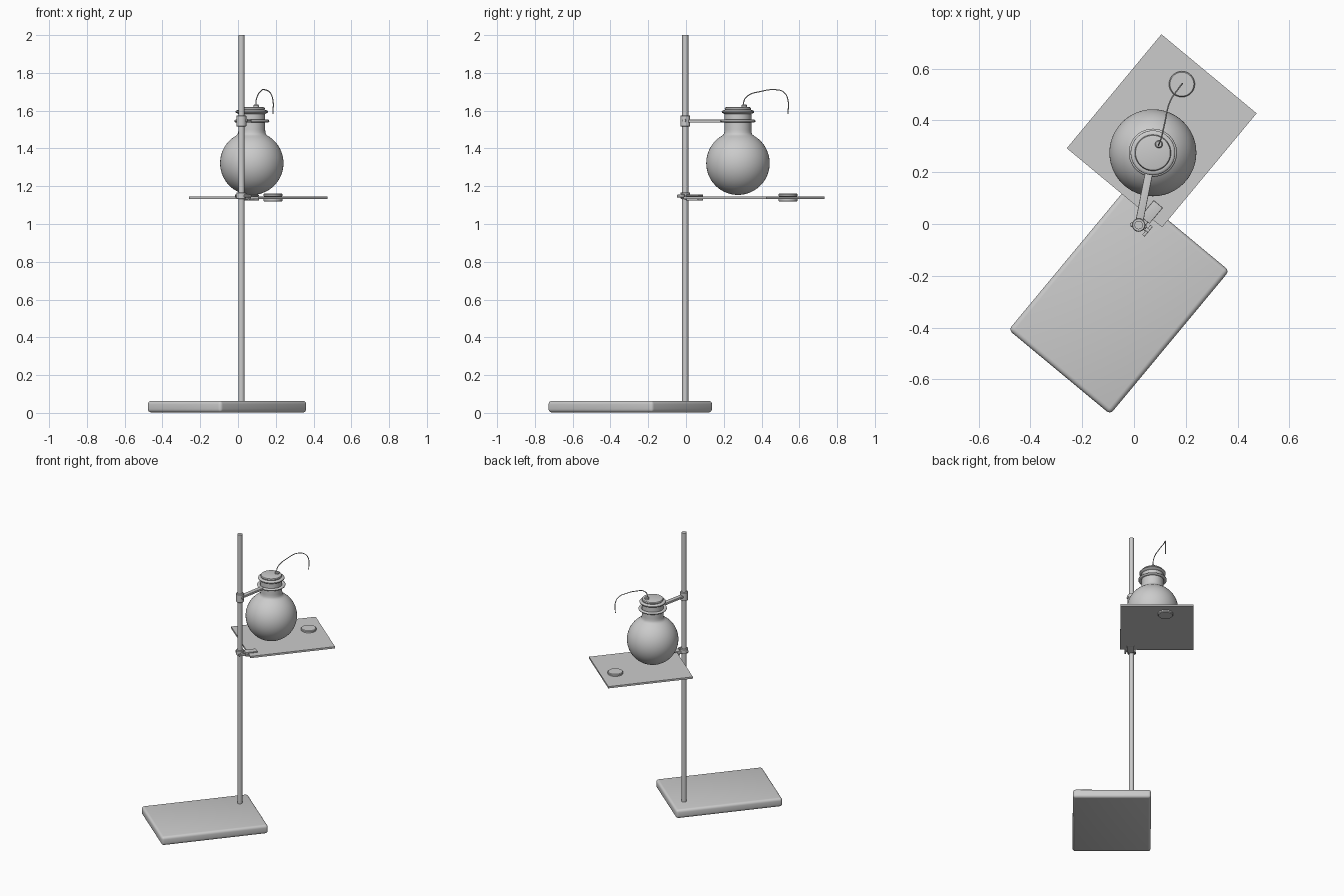
import bpy, bmesh, math
from mathutils import Vector

if "Cube" in bpy.data.objects:
    bpy.data.objects.remove(bpy.data.objects["Cube"])

TURN = math.radians(50.3)      # heading of the base and shelf
ROD = Vector((0.018, -0.004, 0))
FLASK = Vector((0.073, 0.275, 0))


def finish(name, bm, loc=(0, 0, 0), smooth=True):
    bmesh.ops.recalc_face_normals(bm, faces=bm.faces)
    me = bpy.data.meshes.new(name)
    bm.to_mesh(me)
    bm.free()
    ob = bpy.data.objects.new(name, me)
    bpy.context.collection.objects.link(ob)
    ob.location = loc
    if smooth:
        bpy.ops.object.select_all(action='DESELECT')
        ob.select_set(True)
        bpy.context.view_layer.objects.active = ob
        bpy.ops.object.shade_smooth_by_angle(angle=math.radians(35))
    return ob


def lathe(name, profile, loc, steps=48):
    bm = bmesh.new()
    vs = [bm.verts.new((r, 0, z)) for r, z in profile]
    es = [bm.edges.new(p) for p in zip(vs, vs[1:])]
    bmesh.ops.spin(bm, geom=vs + es, cent=(0, 0, 0), axis=(0, 0, 1),
                   angle=math.tau, steps=steps, use_duplicate=False)
    bmesh.ops.remove_doubles(bm, verts=bm.verts, dist=1e-5)
    return finish(name, bm, loc)


def box(name, size, loc, angle=TURN, bevel=0.0):
    bm = bmesh.new()
    bmesh.ops.create_cube(bm, size=1)
    bmesh.ops.scale(bm, vec=size, verts=bm.verts)
    if bevel:
        bmesh.ops.bevel(bm, geom=bm.edges[:], offset=bevel, segments=4,
                        profile=0.5, affect='EDGES')
    ob = finish(name, bm, loc)
    ob.rotation_euler.z = angle
    return ob


def rod(name, a, b, r, sides=24):
    a, b = Vector(a), Vector(b)
    bm = bmesh.new()
    bmesh.ops.create_cone(bm, cap_ends=True, segments=sides, radius1=r,
                          radius2=r, depth=(b - a).length)
    ob = finish(name, bm, (a + b) / 2)
    ob.rotation_euler = (b - a).to_track_quat('Z', 'Y').to_euler()
    return ob


def at(centre, x, y, z):
    return (centre.x + x, centre.y + y, z)


# Base slab and upright
box("base", (0.72, 0.51, 0.062), (-0.058, -0.295, 0.033), bevel=0.018)
rod("upright", at(ROD, 0, 0, 0.05), at(ROD, 0, 0, 2.0), 0.0165)

# Shelf plate with inset puck
box("shelf", (0.572, 0.478, 0.013), (0.107, 0.36, 1.14))
lathe("puck", [(0, 1.118), (0.046, 1.118), (0.05, 1.123), (0.05, 1.132),
               (0.045, 1.134), (0.045, 1.146), (0.05, 1.148),
               (0.05, 1.157), (0.046, 1.162), (0, 1.162)], (0.185, 0.54, 0))

# Flask: round bulb flowing into a lipped neck
R, CZ = 0.168, 1.322
bulb = [(R * math.sin(t), CZ - R * math.cos(t))
        for t in (math.radians(5.0 * i) for i in range(31))]
neck = [(0.076, 1.474), (0.072, 1.485), (0.071, 1.5), (0.071, 1.583)]
lip = [(0.085 * 0.84 + 0.015 * math.cos(t), 1.594 + 0.009 * math.sin(t))
       for t in (math.radians(a) for a in range(-60, 91, 25))]
lathe("flask", bulb + neck + lip + [(0.063, 1.603), (0.063, 1.5)], FLASK)
lathe("stopper", [(0, 1.53), (0.06, 1.53), (0.063, 1.602), (0.068, 1.604),
                  (0.07, 1.61), (0.067, 1.617), (0.06, 1.619), (0, 1.619)],
      FLASK)
OUT = Vector((0.096, 0.308, 0))
lathe("tube_collar", [(0.015, 1.61), (0.015, 1.627), (0.011, 1.632),
                      (0, 1.632)], OUT, 20)

# Thin delivery tube rising from the stopper and hooking down
path = [(0.096, 0.308, 1.60), (0.096, 0.308, 1.655), (0.106, 0.335, 1.684),
        (0.118, 0.387, 1.70), (0.140, 0.475, 1.711), (0.171, 0.522, 1.694),
        (0.185, 0.540, 1.655), (0.185, 0.540, 1.583)]
cu = bpy.data.curves.new("delivery_tube", 'CURVE')
cu.dimensions = '3D'
cu.bevel_depth = 0.0028
cu.bevel_resolution = 2
cu.use_fill_caps = True
sp = cu.splines.new('BEZIER')
sp.bezier_points.add(len(path) - 1)
for bp, p in zip(sp.bezier_points, path):
    bp.co = p
    bp.handle_left_type = bp.handle_right_type = 'AUTO'
bpy.context.collection.objects.link(bpy.data.objects.new("delivery_tube", cu))

# Neck clamp: ring, arm, sleeve and screw
ring = [(0.082 + 0.011 * math.cos(math.tau * i / 12),
         1.545 + 0.008 * math.sin(math.tau * i / 12)) for i in range(13)]
lathe("clamp_ring", ring, FLASK)
d = (FLASK - ROD).normalized()
side = Vector((d.y, -d.x, 0))
mid = (ROD + d * 0.02 + FLASK - d * 0.08) / 2
box("clamp_arm", ((FLASK - ROD).length - 0.1, 0.03, 0.016),
    at(mid, 0, 0, 1.545), math.atan2(d.y, d.x), 0.003)


def sleeve(name, z0, z1):
    lathe(name, [(0.016, z0), (0.023, z0), (0.026, z0 + 0.003),
                 (0.026, z1 - 0.003), (0.023, z1), (0.016, z1), (0.016, z0)],
          ROD, 24)


sleeve("clamp_sleeve", 1.515, 1.575)
p = ROD + Vector((0, 0, 1.548))
rod("clamp_screw", p + side * 0.02, p + side * 0.031, 0.009, 16)

# Shelf clamp: sleeve, pair of jaws, tightening screw with wing
sleeve("shelf_sleeve", 1.133, 1.168)
for name, z in (("jaw_upper", 1.151), ("jaw_lower", 1.129)):
    box(name, (0.08, 0.045, 0.009), (0.068, 0.046, z), bevel=0.002)
box("jaw_link", (0.05, 0.03, 0.022), (0.04, 0.012, 1.14), bevel=0.003)
rod("shelf_screw", (0.018, 0, 1.15), (0.058, -0.028, 1.15), 0.008, 16)
box("screw_wing", (0.05, 0.012, 0.014), (0.052, -0.026, 1.148), bevel=0.003)
rod("shelf_stud", (0.004, 0.0, 1.148), (-0.014, -0.004, 1.148), 0.008, 16)
